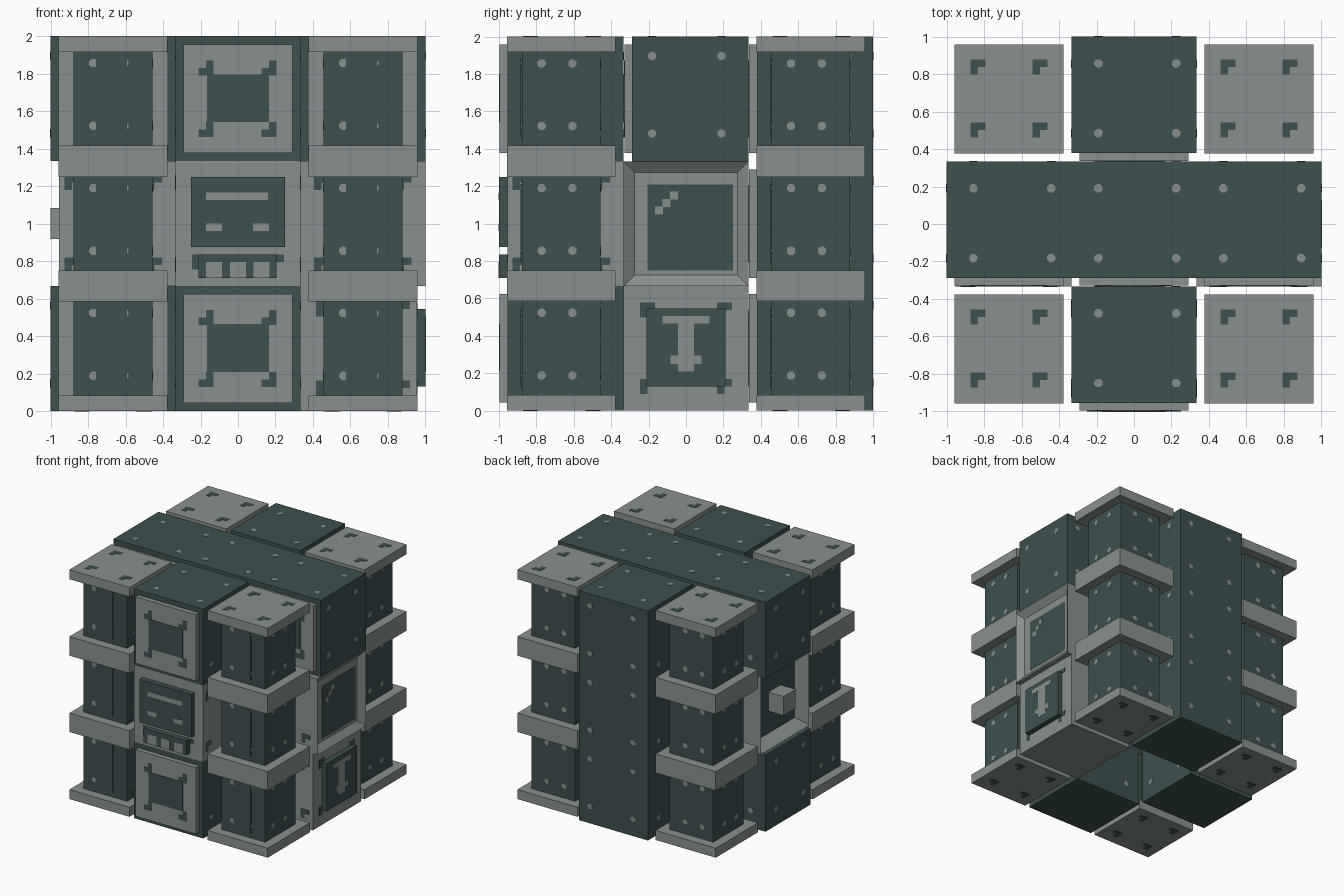
import bpy, bmesh
from mathutils import Matrix, Vector

if "Cube" in bpy.data.objects:
    bpy.data.objects.remove(bpy.data.objects["Cube"], do_unlink=True)


def material(name, colour):
    m = bpy.data.materials.new(name)
    m.use_nodes = True
    m.diffuse_color = colour
    m.node_tree.nodes["Principled BSDF"].inputs["Base Color"].default_value = colour
    return m


GREY, DARK = 0, 1
MATS = [material("light_grey_metal", (0.25, 0.28, 0.28, 1)),
        material("dark_green_metal", (0.045, 0.082, 0.078, 1))]
CELL = 2 / 3          # grid pitch
H = CELL / 2          # half a cell
STEP = 0.045          # relief depth of raised and sunk panels
SKIN = 0.002          # thickness of painted details


class Part:
    """Collects boxes, plates and rivets into one mesh object."""

    def __init__(self, name):
        self.name, self.bm = name, bmesh.new()

    def box(self, lo, hi, mat):
        lo, hi = Vector(lo), Vector(hi)
        mtx = Matrix.Translation((lo + hi) / 2) @ Matrix.Diagonal((*(hi - lo), 1))
        verts = bmesh.ops.create_cube(self.bm, size=1, matrix=mtx)["verts"]
        faces = list({f for v in verts for f in v.link_faces})
        for f in faces:
            f.material_index = mat
        return faces

    def plate(self, axis, side, at, u, v, mat, t=SKIN):
        """Thin rectangle lying on the plane axis = at, facing side."""
        lo, hi = [u[0], v[0]], [u[1], v[1]]
        lo.insert(axis, min(at, at + side * t))
        hi.insert(axis, max(at, at + side * t))
        self.box(lo, hi, mat)

    def rivet(self, axis, side, at, u, v):
        p = [u, v]
        p.insert(axis, at)
        turn = Vector((0, 0, 1)).rotation_difference(Vector([side * (i == axis) for i in range(3)]))
        mtx = Matrix.Translation(p) @ turn.to_matrix().to_4x4() @ Matrix.Rotation(0.3927, 4, "Z")
        verts = bmesh.ops.create_cone(self.bm, cap_ends=True, segments=8, radius1=0.024,
                                      radius2=0.024, depth=2 * SKIN, matrix=mtx)["verts"]
        for f in {f for w in verts for f in w.link_faces}:
            f.material_index = GREY

    def mark(self, axis, side, at, u, v, mat=DARK, flip=1):
        """Small L-shaped bracket about (u, v)."""
        s = 0.04
        self.plate(axis, side, at, (u - s, u), (v - s, v + s), mat)
        self.plate(axis, side, at, (u, u + s), sorted((v, v + flip * s)), mat)

    def marks(self, axis, side, at, u, v, r):
        for du in (-r, r):
            for dv in (-r, r):
                self.mark(axis, side, at, u + du, v + dv)

    def done(self):
        me = bpy.data.meshes.new(self.name)
        self.bm.to_mesh(me)
        self.bm.free()
        for m in MATS:
            me.materials.append(m)
        ob = bpy.data.objects.new(self.name, me)
        bpy.context.collection.objects.link(ob)


OFFS = ((-0.19, 0.225), (-0.182, 0.19), (-0.185, 0.23))


def rivets(p, axis, side, at, c):
    a, b = [i for i in range(3) if i != axis]
    for u in OFFS[a]:
        for v in OFFS[b]:
            p.rivet(axis, side, at, c[a] + u, c[b] + v)


def front_panel(p, c):
    """Raised grey panel with a dark square and four corner brackets."""
    x, y, z = c
    face = y - H + 0.004
    p.box((x - 0.292, face, z - 0.29), (x + 0.292, face + STEP, z + 0.29), GREY)
    p.plate(1, -1, face, (x - 0.165, x + 0.165), (z - 0.125, z + 0.13), DARK, 0.004)
    for u in (-0.17, 0.165):
        q = x + u
        p.plate(1, -1, face, (q, q + 0.04), (z + 0.125, z + 0.205), DARK)
        p.plate(1, -1, face, (q - 0.04, q), (z + 0.125, z + 0.165), DARK)
        p.plate(1, -1, face, (q, q + 0.04), (z - 0.205, z - 0.125), DARK)
        p.plate(1, -1, face, (q - 0.04, q), (z - 0.205, z - 0.165), DARK)


def dark_run(name, cells):
    """Straight run of riveted dark cells sharing one body."""
    p = Part(name)
    lo = [min(c[i] for c in cells) - H for i in range(3)]
    hi = [max(c[i] for c in cells) + H for i in range(3)]
    lo[1] += STEP
    p.box(lo, hi, DARK)
    for c in cells:
        front_panel(p, c)
        for axis, side in ((0, -1), (0, 1), (1, 1), (2, 1)):
            at = c[axis] + side * H
            if abs(at - (hi if side > 0 else lo)[axis]) < 0.01:
                rivets(p, axis, side, at, c)
    p.done()


# Dark riveted body
T, M, B = 5 * H, 3 * H, H
dark_run("top_beam", [(-CELL, 0, T), (0, 0, T), (CELL, 0, T)])
dark_run("back_column", [(0, CELL, B), (0, CELL, M), (0, CELL, T)])
dark_run("front_top_block", [(0, -CELL, T)])
dark_run("front_bottom_block", [(0, -CELL, B)])
dark_run("right_bottom_block", [(-CELL, 0, B)])

# Grey control block with two raised screens
p = Part("control_block")
f = -1 + STEP
p.box((-H, f, M - H), (H, -H, M + H), GREY)
p.marks(1, -1, f, 0, M, 0.205)
for s in (-1, 1):
    p.marks(0, s, s * H, -CELL, M, 0.22)
p.box((-0.25, -1, 0.875), (0.25, f, 1.25), DARK)
p.box((-0.21, -1, 0.71), (0.205, f, 0.835), DARK)
p.plate(1, -1, -1, (-0.17, 0.16), (1.125, 1.165), GREY)
for x in (-0.17, 0.08):
    p.plate(1, -1, -1, (x, x + 0.085), (0.96, 1.0), GREY)
for x in (-0.17, -0.042, 0.082):
    p.plate(1, -1, -1, (x, x + 0.085), (0.71, 0.795), GREY)
p.done()

# Grey block with a sunk window
p = Part("window_block")
faces = p.box((H, -H, M - H), (1, H, M + H), GREY)
p.bm.normal_update()
pane = max(faces, key=lambda g: g.calc_center_median().x)
bmesh.ops.inset_individual(p.bm, faces=[pane], thickness=H - 0.25, depth=-STEP)
p.plate(0, 1, 1 - STEP, (-0.205, 0.25), (0.75, 1.21), DARK)
for i in range(3):
    y, z = -0.165 + 0.04 * i, 1.05 + 0.04 * i
    p.plate(0, 1, 1 - STEP, (y, y + 0.042), (z, z + 0.042), GREY, 2 * SKIN)
p.marks(1, -1, -H, CELL, M, 0.22)
p.done()

# Grey block with a tool symbol panel
p = Part("tool_block")
p.box((H, -H, 0), (1 - STEP, H, CELL), GREY)
p.marks(0, 1, 1 - STEP, 0, B, 0.205)
p.marks(1, -1, -H, CELL, B, 0.21)
p.box((1 - STEP, -0.21, 0.13), (1, 0.21, 0.545), DARK)
for half, z0, z1 in ((0.125, 0.465, 0.505), (0.043, 0.295, 0.465),
                     (0.083, 0.25, 0.295), (0.043, 0.21, 0.25)):
    p.plate(0, 1, 1, (-half, half), (z0, z1), GREY)
p.done()

# Grey block with a deep socket and a central peg
p = Part("socket_block")
x = -1 + STEP
faces = p.box((x, -H, M - H), (-H, H, M + H), GREY)
p.bm.normal_update()
pane = min(faces, key=lambda g: g.calc_center_median().x)
bmesh.ops.inset_individual(p.bm, faces=[pane], thickness=H - 0.25, depth=-0.1)
pane.material_index = DARK
p.box((-1, -0.083, M - 0.083), (x + 0.11, 0.083, M + 0.083), GREY)
p.marks(1, -1, -H, -CELL, M, 0.22)
p.done()

# Corner pillars with end plates and bands
for sx, side_name in ((-1, "right"), (1, "left")):
    for sy, end_name in ((-1, "front"), (1, "back")):
        p = Part(f"{end_name}_{side_name}_pillar")
        cx, cy = sx * CELL, sy * CELL
        p.box((cx - 0.21, cy - 0.21, 0.04), (cx + 0.21, cy + 0.21, 1.96), DARK)
        for z0, z1 in ((0, 0.083), (0.585, 0.75), (1.25, 1.417), (1.917, 2)):
            p.box((cx - 0.29, cy - 0.29, z0), (cx + 0.29, cy + 0.29, z1), GREY)
        for u in (-0.165, 0.165):
            for v in (-0.165, 0.17):
                for side, at in ((1, 2), (-1, 0)):
                    p.mark(2, side, at, cx + u, cy + v)
        for cz in (B, M, T):
            for dz in (-0.145, 0.19):
                for du in (-0.105, 0.06):
                    for s in (-1, 1):
                        p.rivet(0, s, cx + s * 0.21, cy + du, cz + dz)
                        p.rivet(1, s, cy + s * 0.21, cx + du, cz + dz)
            # Cover strip on the front face
            p.plate(1, -1, cy - 0.21, (cx - 0.09, cx + 0.075), (cz - 0.207, cz + 0.213), DARK, 0.008)
        p.done()
